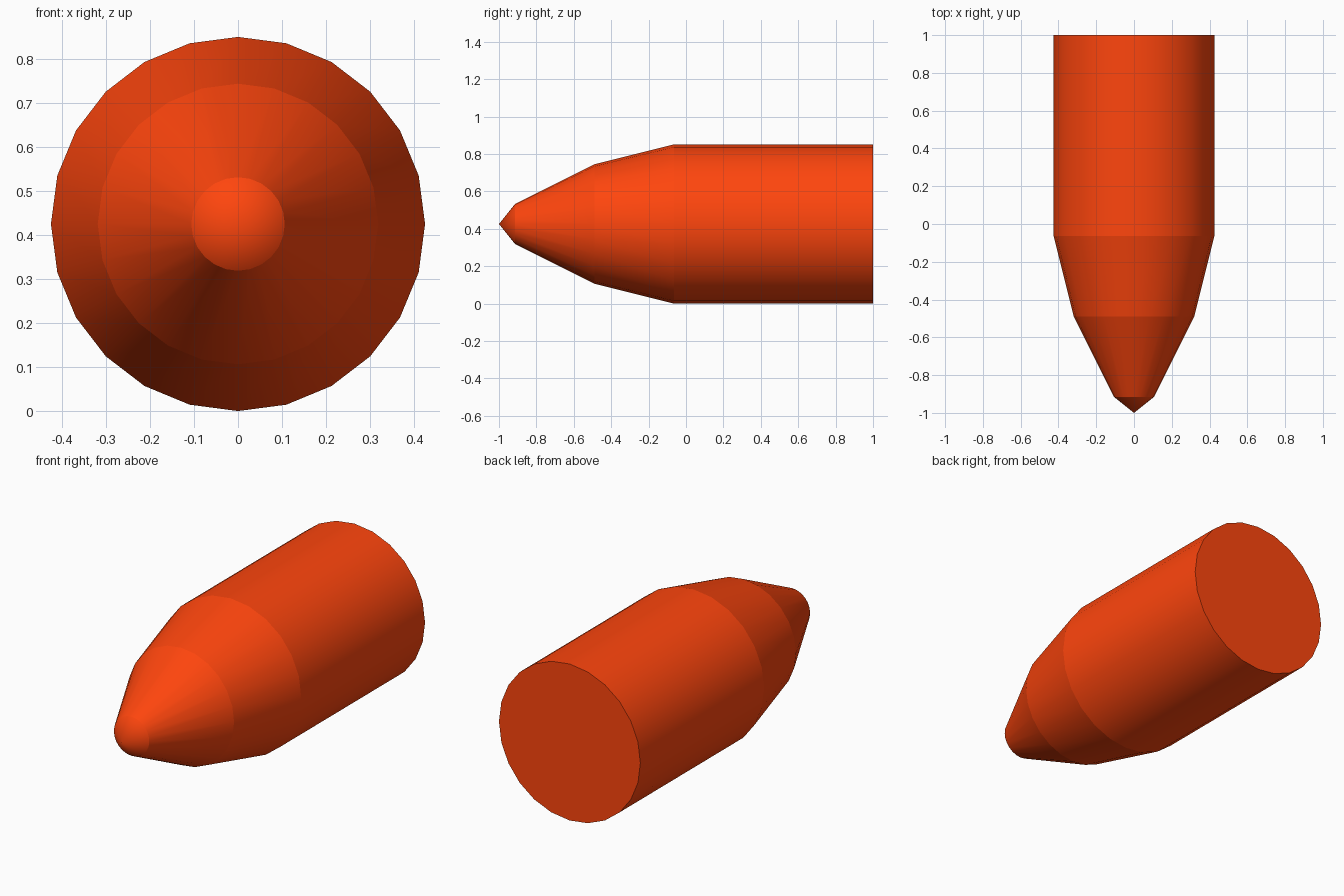
import bpy, bmesh
from math import sin, cos, pi

if "Cube" in bpy.data.objects:
    bpy.data.objects.remove(bpy.data.objects["Cube"])

SIDES = 24
R = 2 / 4.7                      # body radius
# Profile from nose to base: (y, radius)
PROFILE = [(-1 + 0.2 * R, R * 0.25), (-1 + 1.2 * R, R * 0.75), (-1 + 2.2 * R, R), (1, R)]

bm = bmesh.new()


def ring(y, r):
    return [bm.verts.new((r * sin(2 * pi * i / SIDES), y, R + r * cos(2 * pi * i / SIDES)))
            for i in range(SIDES)]


rings = [ring(y, r) for y, r in PROFILE]
tip = bm.verts.new((0, -1, R))

# Pointed nose cone
for i in range(SIDES):
    j = (i + 1) % SIDES
    bm.faces.new((tip, rings[0][i], rings[0][j])).smooth = True

# Tapered bands and straight body
for a, b in zip(rings, rings[1:]):
    for i in range(SIDES):
        j = (i + 1) % SIDES
        bm.faces.new((a[i], b[i], b[j], a[j])).smooth = True

# Flat base
bm.faces.new(rings[-1])
bmesh.ops.recalc_face_normals(bm, faces=bm.faces[:])

# Crisp creases between bands, smooth around the axis
for r in rings:
    for i in range(SIDES):
        bm.edges.get((r[i], r[(i + 1) % SIDES])).smooth = False

mesh = bpy.data.meshes.new("bullet_body")
bm.to_mesh(mesh)
bm.free()
body = bpy.data.objects.new("bullet_body", mesh)
bpy.context.collection.objects.link(body)

# Orange-red paint
paint = bpy.data.materials.new("orange_red")
paint.diffuse_color = (1.0, 0.06, 0.004, 1)
paint.use_nodes = True
paint.node_tree.nodes["Principled BSDF"].inputs["Base Color"].default_value = paint.diffuse_color
mesh.materials.append(paint)
